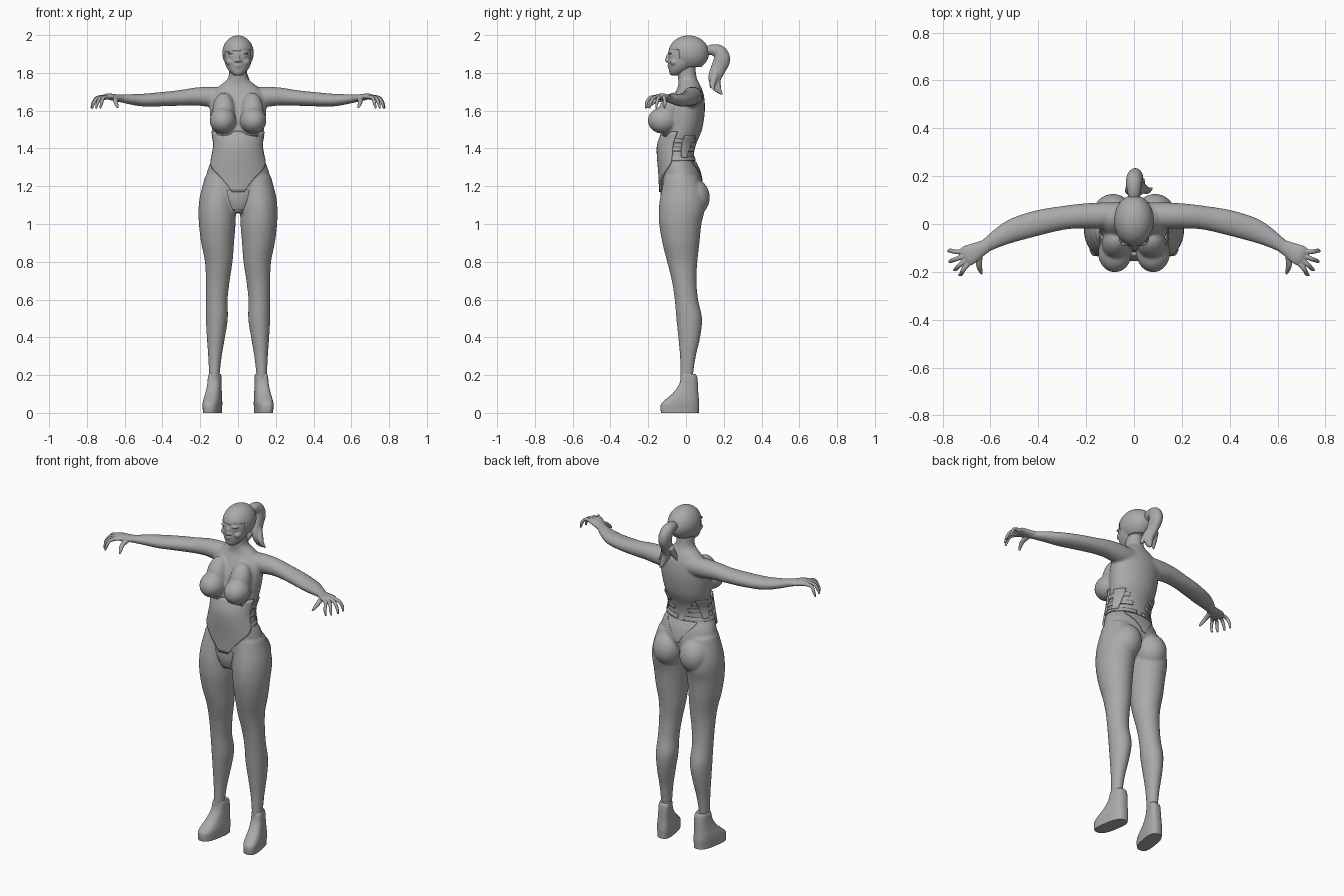
import bpy, bmesh, math
from mathutils import Vector, Matrix

cube = bpy.data.objects.get("Cube")
if cube:
    bpy.data.objects.remove(cube, do_unlink=True)

grey = bpy.data.materials.new("plain grey")
grey.use_nodes = True
grey.diffuse_color = (0.4, 0.4, 0.4, 1)
grey.node_tree.nodes["Principled BSDF"].inputs["Base Color"].default_value = (0.4, 0.4, 0.4, 1)


def spline(keys, t):
    """Smooth interpolation through a list of tuples, t in 0..1."""
    f = t * (len(keys) - 1)
    i = min(int(f), len(keys) - 2)
    f -= i
    k = [Vector(keys[min(max(j, 0), len(keys) - 1)]) for j in range(i - 1, i + 3)]
    return k[1] + 0.5 * f * (k[2] - k[0] + f * (2 * k[0] - 5 * k[1] + 4 * k[2] - k[3]
                             + f * (3 * (k[1] - k[2]) + k[3] - k[0])))


def skin(bm, rings):
    """Joins rings of points into a closed surface."""
    loops = [[bm.verts.new(p) for p in ring] for ring in rings]
    n = len(loops[0])
    for a, b in zip(loops, loops[1:]):
        for i in range(n):
            bm.faces.new((a[i], a[(i + 1) % n], b[(i + 1) % n], b[i]))
    bm.faces.new(loops[0][::-1])
    bm.faces.new(loops[-1])


def column(bm, keys, side=1, power=2, lean=0, steps=5, n=32):
    """Upright loft from (z, x, y, half width, half depth) keys."""
    rings = []
    total = steps * (len(keys) - 1)
    for s in range(total + 1):
        z, cx, cy, rx, ry = spline(keys, s / total)
        ring = []
        for i in range(n):
            a = math.tau * i / n
            c, d = math.cos(a), math.sin(a)
            x = cx + rx * math.copysign(abs(c) ** (2 / power), c)
            y = cy + ry * math.copysign(abs(d) ** (2 / power), d)
            ring.append((side * (x - lean * y), y, z))
        rings.append(ring)
    skin(bm, rings)


def tube(bm, keys, side=1, ref=(0, 0, 1), steps=5, n=20):
    """Loft along a path of (x, y, z, side radius, upper radius) keys."""
    rings = []
    total = steps * (len(keys) - 1)
    for s in range(total + 1):
        t = s / total
        k = spline(keys, t)
        ahead, behind = spline(keys, min(t + .01, 1)), spline(keys, max(t - .01, 0))
        along = Vector(ahead[:3]) - Vector(behind[:3])
        across = along.cross(Vector(ref)).normalized()
        up = across.cross(along).normalized()
        ring = []
        for i in range(n):
            a = math.tau * i / n
            p = Vector(k[:3]) + across * k[3] * math.cos(a) + up * k[4] * math.sin(a)
            ring.append((side * p.x, p.y, p.z))
        rings.append(ring)
    skin(bm, rings)


def ball(bm, centre, radii, tilt=0):
    m = Matrix.Translation(centre) @ Matrix.Rotation(tilt, 4, 'X') @ Matrix.Diagonal((*radii, 1))
    return bmesh.ops.create_uvsphere(bm, u_segments=32, v_segments=20, radius=1, matrix=m)


def finish(name, bm, voxel=0, smooth=0):
    bmesh.ops.recalc_face_normals(bm, faces=bm.faces)
    for f in bm.faces:
        f.smooth = True
    mesh = bpy.data.meshes.new(name)
    bm.to_mesh(mesh)
    bm.free()
    mesh.materials.append(grey)
    ob = bpy.data.objects.new(name, mesh)
    bpy.context.collection.objects.link(ob)
    if voxel:
        m = ob.modifiers.new("merge", 'REMESH')
        m.mode, m.voxel_size, m.use_smooth_shade = 'VOXEL', voxel, True
    if smooth:
        m = ob.modifiers.new("soften", 'SMOOTH')
        m.factor, m.iterations = 0.5, smooth
    return ob


# Body: torso, legs, arms, chest and seat merged into one skin
torso = [(1.06, 0, -.06, .04, .05), (1.12, 0, -.045, .1, .085), (1.2, 0, -.025, .17, .108),
         (1.28, 0, -.032, .163, .105), (1.35, 0, -.05, .137, .093), (1.42, 0, -.045, .125, .098),
         (1.5, 0, -.015, .138, .1), (1.6, 0, 0, .15, .1), (1.68, 0, .015, .145, .08),
         (1.73, 0, .018, .1, .06), (1.77, 0, .008, .054, .05), (1.83, 0, 0, .048, .05),
         (1.87, 0, 0, .048, .05)]
leg = [(1.25, .09, -.025, .085, .09), (1.15, .105, -.02, .096, .115), (1.08, .11, -.022, .099, .122),
       (1, .11, -.03, .097, .112), (.9, .108, -.027, .087, .098), (.8, .102, -.02, .073, .08),
       (.7, .107, -.01, .063, .065), (.6, .112, .002, .057, .062), (.5, .112, .017, .058, .068),
       (.4, .117, .017, .048, .058), (.3, .122, .01, .036, .042), (.2, .125, .004, .028, .034),
       (.12, .125, .002, .026, .035)]
arm = [(.06, .04, 1.67, .05, .05), (.14, .035, 1.673, .055, .054), (.22, .033, 1.675, .052, .048),
       (.3, .025, 1.668, .05, .042), (.4, .005, 1.661, .053, .038), (.5, -.025, 1.656, .05, .034),
       (.57, -.06, 1.66, .038, .027), (.625, -.095, 1.665, .028, .02), (.65, -.108, 1.667, .028, .018)]
bm = bmesh.new()
column(bm, torso)
for side in (1, -1):
    column(bm, leg, side)
    tube(bm, arm, side)
    ball(bm, (side * .08, -.122, 1.548), (.07, .08, .07))
    ball(bm, (side * .075, -.085, 1.6), (.06, .06, .1), -.35)
    ball(bm, (side * .088, .038, 1.14), (.085, .088, .1))
body = finish("body", bm, .007, 6)

# Hands: palm, four curved fingers and a thumb
tips = [(.73, -.213), (.752, -.192), (.772, -.158), (.776, -.115)]
for side, label in ((1, "left"), (-1, "right")):
    bm = bmesh.new()
    tube(bm, [(.615, -.09, 1.665, .027, .019), (.65, -.108, 1.669, .034, .018),
              (.69, -.13, 1.675, .043, .016), (.715, -.142, 1.667, .038, .012)], side)
    for i, (x, y) in enumerate(tips):
        bx, by = .694 + .008 * i, -.167 + .017 * i
        mx, my = bx * .45 + x * .55, by * .45 + y * .55
        tube(bm, [(bx, by, 1.673, .011, .011), (mx, my, 1.667, .0095, .0095),
                  (x - .008, y + .004, 1.64, .0085, .0085), (x, y, 1.612, .005, .005)], side, n=12)
    tube(bm, [(.645, -.125, 1.663, .015, .014), (.648, -.165, 1.65, .013, .012),
              (.643, -.19, 1.632, .01, .01), (.636, -.208, 1.615, .005, .005)], side, n=12)
    finish(label + "_hand", bm, .003, 2)

# Head with jaw, nose, lips, brows and eyes
bm = bmesh.new()
column(bm, [(1.787, 0, -.058, .018, .022), (1.8, 0, -.046, .038, .042), (1.825, 0, -.03, .058, .062),
            (1.86, 0, -.012, .071, .083), (1.91, 0, 0, .075, .094), (1.955, 0, .006, .066, .082),
            (1.985, 0, .01, .04, .05)])
ball(bm, (0, -.096, 1.88), (.009, .012, .026), -.3)
ball(bm, (0, -.1, 1.866), (.013, .012, .009))
ball(bm, (0, -.087, 1.841), (.021, .012, .006))
ball(bm, (0, -.085, 1.831), (.018, .012, .007))
ball(bm, (0, -.077, 1.803), (.016, .012, .012))
for side in (1, -1):
    ball(bm, (side * .032, -.081, 1.905), (.024, .012, .006))
    ball(bm, (side * .032, -.079, 1.889), (.014, .01, .006))
    ball(bm, (side * .013, -.095, 1.864), (.007, .009, .006))
    ball(bm, (side * .04, -.06, 1.858), (.024, .026, .02))
finish("head", bm, .004, 3)

# Hair cap opened around the face, with a swept fringe
bm = bmesh.new()
bmesh.ops.create_uvsphere(bm, u_segments=64, v_segments=48, radius=1,
                          matrix=Matrix.Translation((0, .014, 1.905)) @ Matrix.Diagonal((.083, .107, .093, 1)))
gone = []
for f in bm.faces:
    c = f.calc_center_median()
    fringe = 1.918 + .12 * c.x if c.y < -.035 else 1.838 - .9 * (c.y + .01)
    if c.z < max(min(fringe, 1.925), 1.832):
        gone.append(f)
bmesh.ops.delete(bm, geom=gone, context='FACES')
hair = finish("hair", bm)
m = hair.modifiers.new("thickness", 'SOLIDIFY')
m.thickness, m.offset = .012, -1

# Ponytail with a side strand
bm = bmesh.new()
tube(bm, [(0, .09, 1.9, .02, .02), (0, .13, 1.922, .027, .027), (0, .175, 1.91, .038, .034),
          (.005, .19, 1.87, .044, .034), (.01, .17, 1.82, .04, .028), (.02, .152, 1.77, .034, .025),
          (.03, .165, 1.72, .022, .018), (.04, .192, 1.685, .004, .004)], ref=(1, 0, 0))
tube(bm, [(.015, .165, 1.82, .02, .02), (.04, .148, 1.77, .02, .018), (.058, .14, 1.735, .014, .012),
          (.078, .15, 1.705, .003, .003)], ref=(1, 0, 0))
tube(bm, [(-.01, .165, 1.81, .02, .02), (-.022, .14, 1.76, .016, .016),
          (-.03, .128, 1.72, .003, .003)], ref=(1, 0, 0))
finish("ponytail", bm, .004, 3)

# Wedge boots, toes turned slightly out
boot = [(0, .13, -.032, .044, .1), (.025, .13, -.033, .045, .102), (.05, .13, -.03, .046, .1),
        (.075, .13, -.018, .044, .086), (.105, .129, -.002, .04, .067), (.15, .127, .013, .036, .05),
        (.19, .126, .016, .034, .043), (.205, .125, .014, .03, .036)]
for side, label in ((1, "left"), (-1, "right")):
    bm = bmesh.new()
    column(bm, boot, side, power=2.8, lean=.17)
    ob = finish(label + "_boot", bm)
    ob.select_set(True)
    bpy.context.view_layer.objects.active = ob
    bpy.ops.object.shade_smooth_by_angle(angle=math.radians(40))
    ob.select_set(False)


def cloth(name, z0, z1, spans, lift, cols=24, rows=16):
    """Thin garment piece laid on the body; spans are (start, end) angles from the front."""
    bm = bmesh.new()
    grid = []
    for r in range(rows + 1):
        z = z0 + (z1 - z0) * r / rows
        i = max(j for j in range(len(torso) - 1) if torso[j][0] <= z)
        f = (z - torso[i][0]) / (torso[i + 1][0] - torso[i][0])
        _, _, cy, rx, ry = spline(torso, (i + f) / (len(torso) - 1))
        a0, a1 = spline(spans, r / rows)
        row = []
        for c in range(cols + 1):
            a = math.radians(a0 + (a1 - a0) * c / cols)
            row.append(bm.verts.new((rx * math.sin(a), cy - ry * math.cos(a), z)))
        grid.append(row)
    for a, b in zip(grid, grid[1:]):
        for c in range(cols):
            bm.faces.new((a[c], a[c + 1], b[c + 1], b[c]))
    ob = finish(name, bm)
    m = ob.modifiers.new("fit", 'SHRINKWRAP')
    m.target, m.wrap_method, m.wrap_mode, m.offset = body, 'NEAREST_SURFACEPOINT', 'ABOVE_SURFACE', lift
    m = ob.modifiers.new("thickness", 'SOLIDIFY')
    m.thickness, m.offset = lift, -1


# Corset front, seat panel and side straps
cloth("corset_front", 1.17, 1.49, [(-12, 12), (-32, 32), (-72, 72), (-78, 78), (-75, 75)], .011)
cloth("brief_front", 1.075, 1.18, [(-30, 30), (-26, 26), (-22, 22)], .004)
cloth("brief_back", 1.21, 1.33, [(176, 184), (163, 197), (140, 220)], .004)
for side, label in ((1, "left"), (-1, "right")):
    for i, z in enumerate((1.335, 1.385, 1.43)):
        span = (side * 70, side * (172 - 12 * i))
        cloth(f"{label}_strap_{i + 1}", z, z + .022, [span, span], .006, rows=4)
    cloth(label + "_side_panel", 1.35, 1.47, [(side * 105, side * 125), (side * 100, side * 135)], .005)
